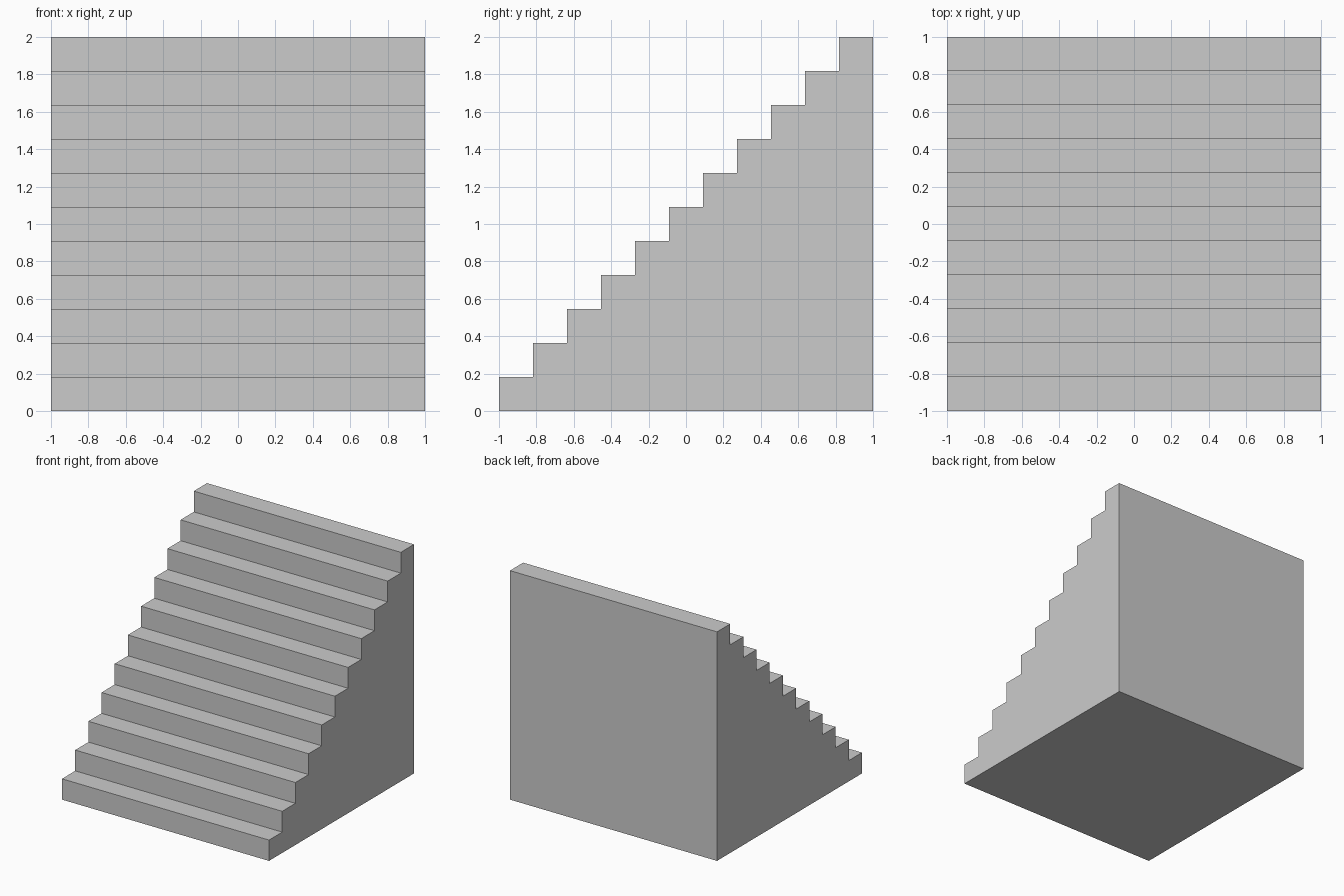
import bpy
import bmesh

if "Cube" in bpy.data.objects:
    bpy.data.objects.remove(bpy.data.objects["Cube"])

STEPS = 11
SIZE = 2.0
HALF = SIZE / 2
D = SIZE / STEPS  # tread depth and riser height

# Stair side profile in (y, z), climbing from front to back
profile = [(-HALF, 0.0)]
for i in range(STEPS):
    y, z = -HALF + i * D, (i + 1) * D
    profile += [(y, z), (y + D, z)]
profile.append((HALF, 0.0))

# Extrude the profile across the full width
bm = bmesh.new()
side = bm.faces.new([bm.verts.new((-HALF, y, z)) for y, z in profile])
ext = bmesh.ops.extrude_face_region(bm, geom=[side], use_keep_orig=True)
verts = [g for g in ext["geom"] if isinstance(g, bmesh.types.BMVert)]
bmesh.ops.translate(bm, verts=verts, vec=(SIZE, 0, 0))
bmesh.ops.recalc_face_normals(bm, faces=bm.faces[:])

mesh = bpy.data.meshes.new("staircase")
bm.to_mesh(mesh)
bm.free()
bpy.context.collection.objects.link(bpy.data.objects.new("staircase", mesh))
